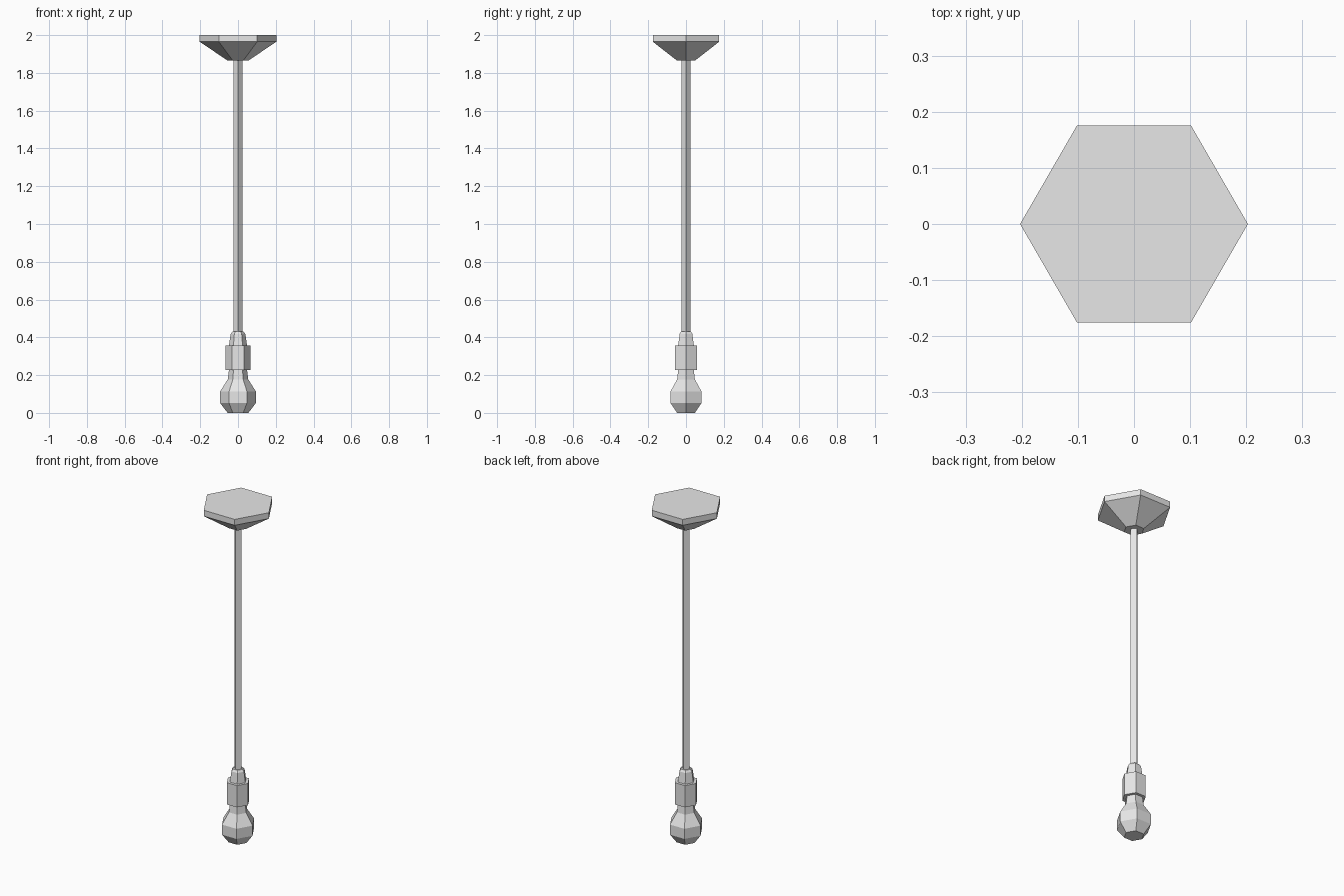
import bpy
import bmesh
from math import cos, sin, tau

cube = bpy.data.objects.get("Cube")
if cube:
    bpy.data.objects.remove(cube)

grey = bpy.data.materials.new("light_grey")
grey.use_nodes = True
grey.diffuse_color = (0.8, 0.8, 0.8, 1)
grey.node_tree.nodes["Principled BSDF"].inputs["Base Color"].default_value = (0.8, 0.8, 0.8, 1)


def turned(name, profile, sides=6):
    """Faceted closed solid from (radius, height) rings, bottom to top."""
    bm = bmesh.new()
    rings = [[bm.verts.new((r * cos(tau * i / sides), r * sin(tau * i / sides), z))
              for i in range(sides)] for r, z in profile]
    for low, high in zip(rings, rings[1:]):
        for i in range(sides):
            j = (i + 1) % sides
            bm.faces.new((low[i], low[j], high[j], high[i]))
    bm.faces.new(rings[0][::-1])
    bm.faces.new(rings[-1])
    mesh = bpy.data.meshes.new(name)
    bm.to_mesh(mesh)
    bm.free()
    mesh.materials.append(grey)
    obj = bpy.data.objects.new(name, mesh)
    bpy.context.collection.objects.link(obj)
    return obj


# Ceiling mount: tapered underside with a straight rim
turned("ceiling_mount", [(0.055, 1.865), (0.203, 1.965), (0.203, 2.0)])

# Square hanging rod, corners on the axes
turned("hanging_rod", [(0.024, 0.42), (0.024, 1.87)], sides=4)

# Bulb holder: stepped collar above a straight socket
turned("socket_collar", [(0.049, 0.35), (0.039, 0.418), (0.03, 0.43)])
turned("socket", [(0.066, 0.227), (0.066, 0.356)])

# Faceted bulb with a narrow neck
turned("bulb", [(0.055, 0), (0.095, 0.053), (0.095, 0.113),
                (0.054, 0.178), (0.047, 0.235)])
